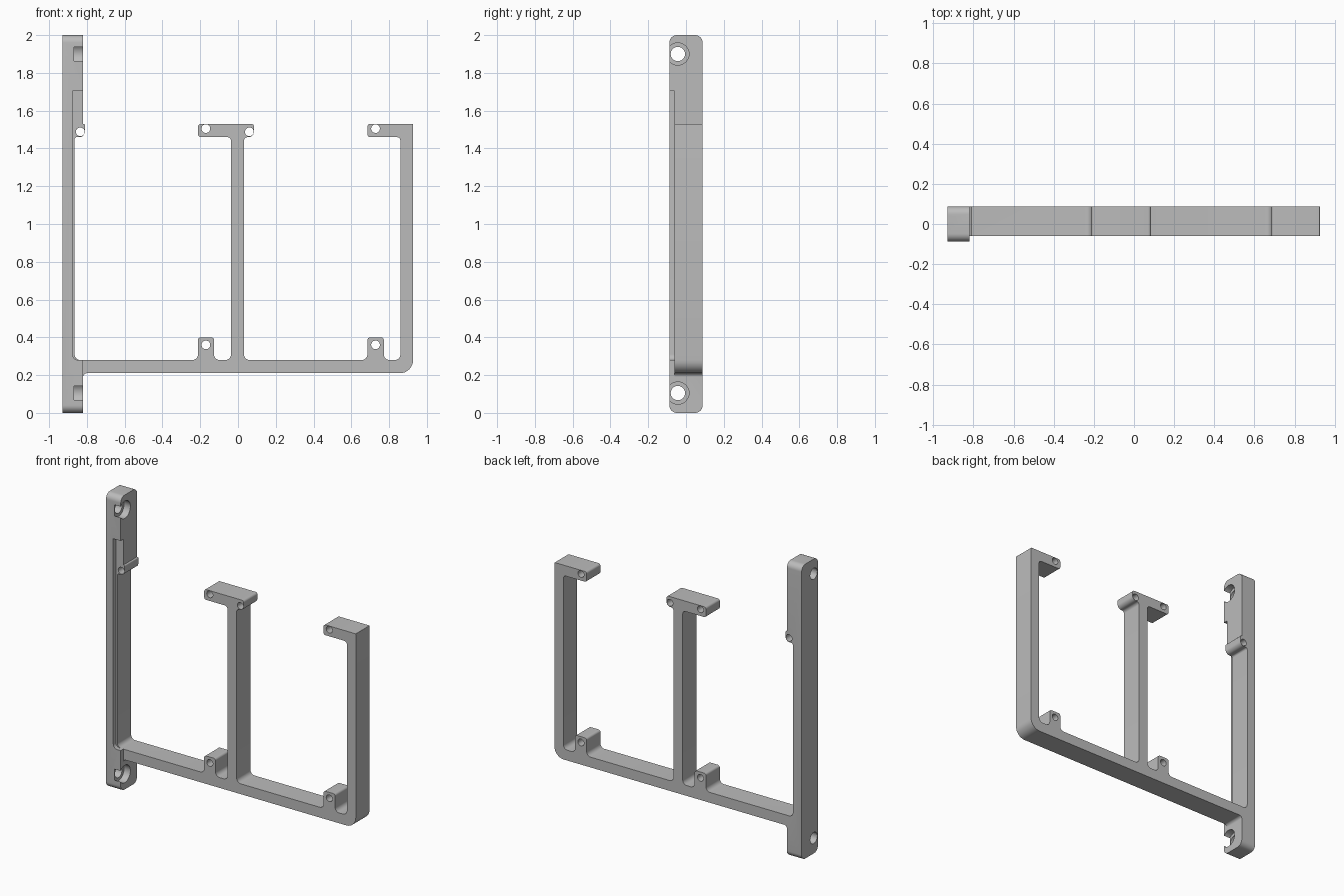
import bpy, bmesh, math
from mathutils import Vector

cube = bpy.data.objects.get("Cube")
if cube:
    bpy.data.objects.remove(cube, do_unlink=True)

grey = bpy.data.materials.new("light grey")
grey.use_nodes = True
grey.diffuse_color = (0.5, 0.5, 0.5, 1)
grey.node_tree.nodes["Principled BSDF"].inputs["Base Color"].default_value = (0.5, 0.5, 0.5, 1)


def rounded(corners, steps=8):
    """Outline with each corner (a, b, radius) replaced by an arc."""
    out = []
    for i, (a, b, r) in enumerate(corners):
        p = Vector((a, b))
        if r == 0:
            out.append(p)
            continue
        u = (Vector(corners[i - 1][:2]) - p).normalized()
        v = (Vector(corners[(i + 1) % len(corners)][:2]) - p).normalized()
        half = u.angle(v) / 2
        centre = p + (u + v).normalized() * r / math.sin(half)
        start = p + u * r / math.tan(half) - centre
        end = p + v * r / math.tan(half) - centre
        sweep = start.angle_signed(end)
        for k in range(steps + 1):
            t = -sweep * k / steps
            out.append(centre + Vector((start.x * math.cos(t) - start.y * math.sin(t),
                                        start.x * math.sin(t) + start.y * math.cos(t))))
    return out


def prism(name, outline, axis, low, high):
    """Extrude an outline along y (outline in xz) or x (outline in yz)."""
    bm = bmesh.new()
    place = (lambda p: (p.x, low, p.y)) if axis == "y" else (lambda p: (low, p.x, p.y))
    face = bm.faces.new([bm.verts.new(place(p)) for p in outline])
    ext = bmesh.ops.extrude_face_region(bm, geom=[face])
    shift = Vector((0, high - low, 0)) if axis == "y" else Vector((high - low, 0, 0))
    bmesh.ops.translate(bm, vec=shift, verts=[v for v in ext["geom"] if isinstance(v, bmesh.types.BMVert)])
    bmesh.ops.recalc_face_normals(bm, faces=bm.faces)
    mesh = bpy.data.meshes.new(name)
    bm.to_mesh(mesh)
    bm.free()
    mesh.materials.append(grey)
    obj = bpy.data.objects.new(name, mesh)
    bpy.context.collection.objects.link(obj)
    return obj


def circle(a, b, r, n=32):
    return [Vector((a + r * math.cos(2 * math.pi * i / n), b + r * math.sin(2 * math.pi * i / n)))
            for i in range(n)]


def cut(obj, cutter, operation="DIFFERENCE"):
    bpy.context.view_layer.objects.active = obj
    mod = obj.modifiers.new("cut", "BOOLEAN")
    mod.operation = operation
    mod.solver = "EXACT"
    mod.object = cutter
    bpy.ops.object.modifier_apply(modifier=mod.name)
    bpy.data.objects.remove(cutter, do_unlink=True)


LOW, TOP, ARM = 0.28, 1.53, 1.46      # beam top, arm top, arm underside
BASE = 0.21                           # beam underside
F, E = 0.03, 0.015                    # inner fillet, edge rounding


def tab(left, right):
    return [(right, LOW, F), (right, 0.40, E), (left, 0.40, E), (left, LOW, F)]


# Whole front outline: upright, beam, posts, arms and tabs
outline = [
    (-0.93, 0, 0), (-0.82, 0, 0), (-0.82, BASE, 0.02),
    (0.927, BASE, 0.07), (0.927, TOP, 0.004),
    (0.685, TOP, E), (0.685, ARM, E), (0.86, ARM, 0.02), (0.86, LOW, F),
    *tab(0.685, 0.772),
    (0.032, LOW, F), (0.032, ARM, 0.02), (0.085, ARM, F), (0.085, TOP, E),
    (-0.212, TOP, E), (-0.212, ARM, E), (-0.037, ARM, 0.02), (-0.037, LOW, F),
    *tab(-0.212, -0.127),
    (-0.865, LOW, F), (-0.865, ARM, 0.012), (-0.81, ARM, F), (-0.81, TOP, 0.008),
    (-0.82, TOP, 0), (-0.82, 2, 0), (-0.93, 2, 0),
]
bracket = prism("bracket_frame", rounded(outline), "y", -0.15, 0.15)

# Depth of the bracket, with rounded upright ends
D = 0.088
side = [(-D, 0, 0.04), (D, 0, 0.04), (D, 2, 0.04), (-D, 2, 0.04)]
cut(bracket, prism("depth_envelope", rounded(side), "x", -1.1, 1.1), "INTERSECT")

# Front recess that leaves a thin lip along the upright
recess = [(-0.82, 0.188, 0), (1.1, 0.188, 0), (1.1, 1.705, 0),
          (-0.876, 1.705, 0), (-0.876, LOW, F), (-0.82, LOW, 0)]
cut(bracket, prism("front_recess", rounded(recess), "y", -0.2, -0.06))

# Small pin holes through the arms and tabs
for x, z in [(-0.17, 1.505), (0.728, 1.505), (0.06, 1.488), (-0.835, 1.488),
             (-0.17, 0.36), (0.728, 0.36)]:
    cut(bracket, prism("pin_hole", circle(x, z, 0.023), "y", -0.2, 0.2))

# Counterbored mounting holes through the upright ends
for z in (0.105, 1.9):
    cut(bracket, prism("screw_hole", circle(-0.043, z, 0.038), "x", -1.1, -0.7))
    cut(bracket, prism("counterbore", circle(-0.043, z, 0.059), "x", -0.868, -0.7))

bpy.ops.object.select_all(action="DESELECT")
bracket.select_set(True)
bpy.context.view_layer.objects.active = bracket
bpy.ops.object.shade_smooth_by_angle(angle=math.radians(30))
